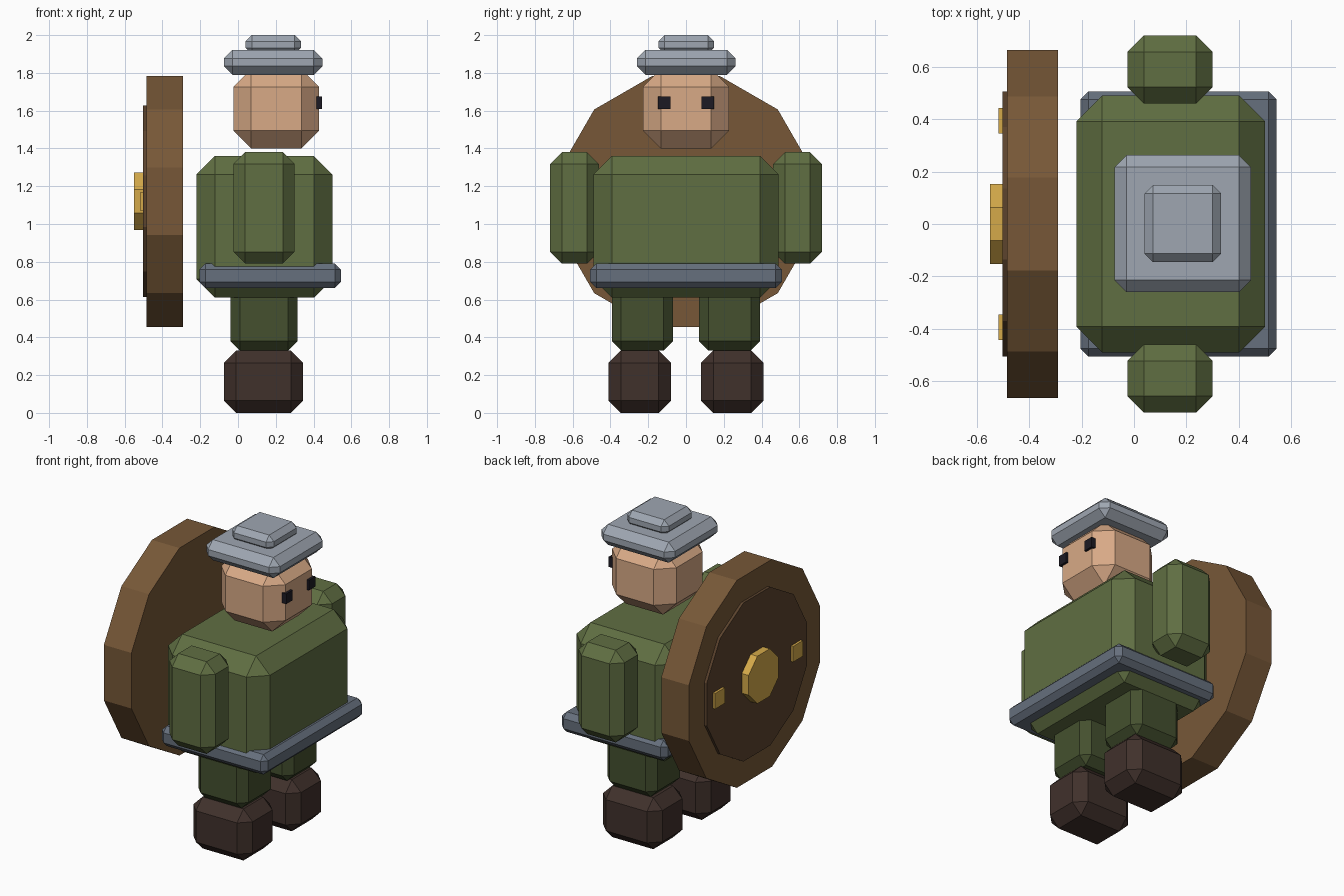
import bpy, bmesh, math
from mathutils import Matrix, Vector

if "Cube" in bpy.data.objects:
    bpy.data.objects.remove(bpy.data.objects["Cube"])


def material(name, rgb):
    # sRGB bytes to linear viewport colour
    m = bpy.data.materials.new(name)
    m.diffuse_color = [(c / 255) ** 2.2 for c in rgb] + [1]
    m.use_nodes = True
    m.node_tree.nodes["Principled BSDF"].inputs["Base Color"].default_value = m.diffuse_color
    return m


TUNIC = material("tunic_green", (96, 110, 68))
TROUSER = material("trouser_green", (70, 81, 50))
LEATHER = material("boot_leather", (66, 52, 47))
STEEL = material("steel", (157, 165, 176))
DARK_STEEL = material("dark_steel", (102, 111, 124))
SKIN = material("skin", (215, 168, 133))
EYE = material("eye_black", (34, 32, 40))
WOOD = material("wood", (118, 88, 58))
DARK_WOOD = material("dark_wood", (92, 69, 49))
GOLD = material("gold", (212, 168, 75))


def finish(bm, name, mat):
    bmesh.ops.recalc_face_normals(bm, faces=bm.faces)
    me = bpy.data.meshes.new(name)
    bm.to_mesh(me)
    bm.free()
    me.materials.append(mat)
    ob = bpy.data.objects.new(name, me)
    bpy.context.collection.objects.link(ob)


def box(name, x, y, z, mat, bevel=0):
    # Chamfered box from its (min, max) extents
    lo, hi = Vector((x[0], y[0], z[0])), Vector((x[1], y[1], z[1]))
    bm = bmesh.new()
    bmesh.ops.create_cube(bm, size=1, matrix=Matrix.Translation((lo + hi) / 2)
                          @ Matrix.Diagonal((hi - lo).to_4d()))
    if bevel:
        bmesh.ops.bevel(bm, geom=bm.edges[:], offset=bevel, segments=1,
                        profile=0.5, affect='EDGES', clamp_overlap=True)
    finish(bm, name, mat)


def pair(name, x, y, z, mat, bevel=0):
    # Same box on both sides of y = 0
    box(name + "_a", x, y, z, mat, bevel)
    box(name + "_b", x, (-y[1], -y[0]), z, mat, bevel)


def disc(name, x, apothem, sides, mat):
    # Prism along x with flat sides facing up and sideways
    r = apothem / math.cos(math.pi / sides)
    bm = bmesh.new()
    ring = []
    for i in range(sides):
        a = (i + 0.5) * math.tau / sides
        ring.append(bm.verts.new((x[0], r * math.cos(a), 1.12 + r * math.sin(a))))
    face = bm.faces.new(ring)
    ext = bmesh.ops.extrude_face_region(bm, geom=[face], use_keep_orig=True)
    verts = [g for g in ext["geom"] if isinstance(g, bmesh.types.BMVert)]
    bmesh.ops.translate(bm, verts=verts, vec=(x[1] - x[0], 0, 0))
    finish(bm, name, mat)


# Legs and boots
pair("boot", (-0.075, 0.345), (0.08, 0.41), (0, 0.33), LEATHER, 0.065)
pair("leg", (-0.04, 0.315), (0.068, 0.393), (0.33, 0.72), TROUSER, 0.05)

# Body, belt and arms
box("torso", (-0.22, 0.5), (-0.49, 0.49), (0.61, 1.36), TUNIC, 0.098)
box("belt", (-0.205, 0.545), (-0.507, 0.507), (0.662, 0.79), DARK_STEEL, 0.032)
pair("arm", (-0.025, 0.3), (0.46, 0.72), (0.79, 1.38), TUNIC, 0.063)

# Head, eyes and helmet
box("head", (-0.025, 0.43), (-0.228, 0.228), (1.4, 1.82), SKIN, 0.095)
pair("eye", (0.41, 0.445), (0.082, 0.147), (1.61, 1.675), EYE)
box("helmet_brim", (-0.075, 0.447), (-0.26, 0.263), (1.79, 1.922), STEEL, 0.046)
box("helmet_crown", (0.04, 0.333), (-0.146, 0.149), (1.9, 2.0), STEEL, 0.033)

# Round shield carried on the left side
disc("shield_rim", (-0.485, -0.29), 0.664, 12, WOOD)
disc("shield_face", (-0.502, -0.4), 0.507, 12, DARK_WOOD)
disc("shield_boss", (-0.55, -0.45), 0.152, 8, GOLD)
pair("shield_stud", (-0.517, -0.46), (0.345, 0.443), (1.07, 1.17), GOLD)
